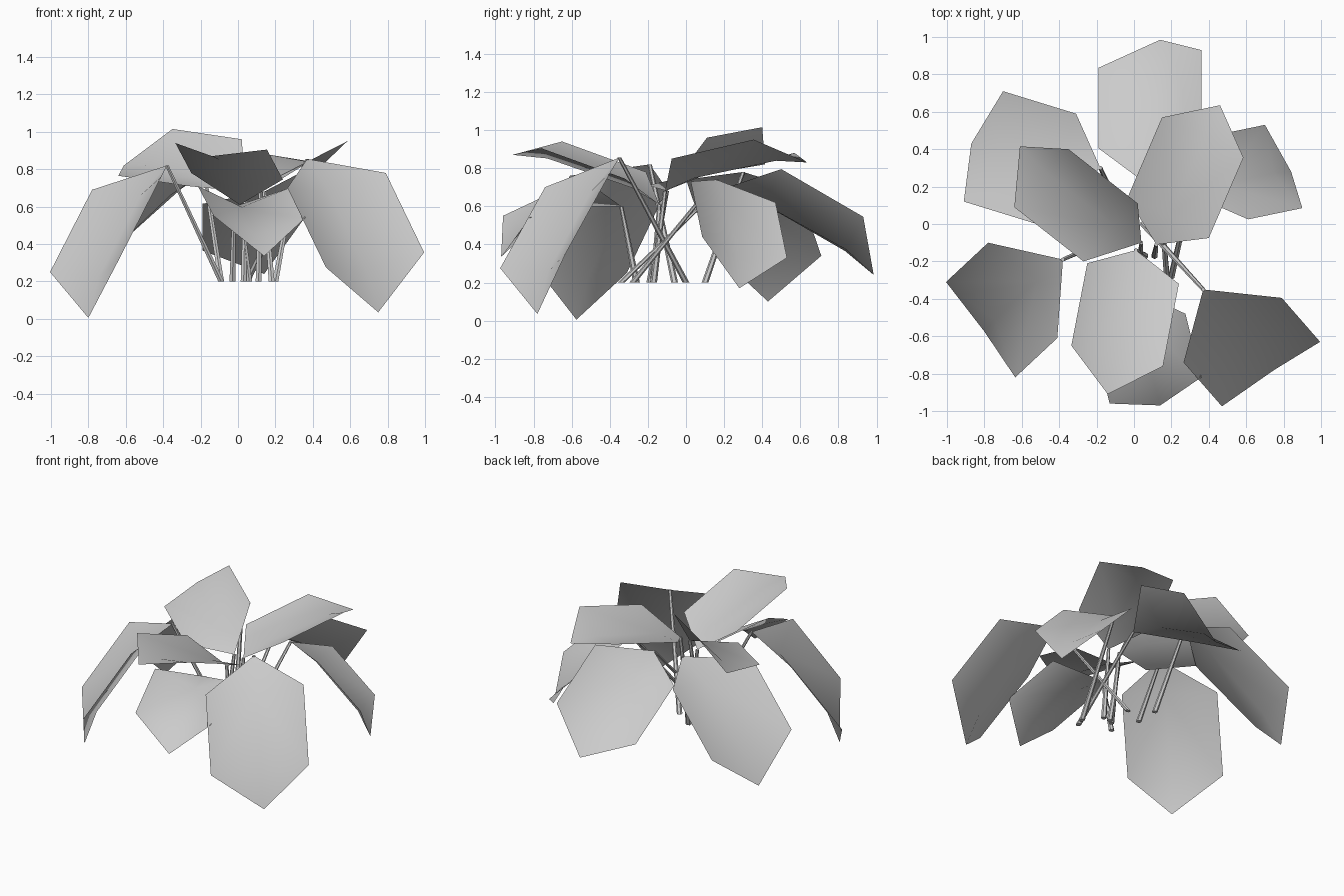
import bpy
import bmesh
from mathutils import Vector
from mathutils.geometry import intersect_point_line

cube = bpy.data.objects.get("Cube")
if cube:
    bpy.data.objects.remove(cube, do_unlink=True)

GROUND_Z = 0.2      # height at which every stalk starts
STALK_RADIUS = 0.018
STALK_SIDES = 6
CUPPING = 0.65      # how far the midrib sinks towards the base-to-tip line

# Single plain grey for the whole plant
grey = bpy.data.materials.new("plain_grey")
grey.use_nodes = True
colour = (0.6, 0.6, 0.6, 1.0)
grey.diffuse_color = colour
grey.node_tree.nodes["Principled BSDF"].inputs["Base Color"].default_value = colour


def finish(name, bm, smooth_angle):
    """Turn a bmesh into a shaded, grey object."""
    mesh = bpy.data.meshes.new(name)
    bm.to_mesh(mesh)
    bm.free()
    mesh.materials.append(grey)
    obj = bpy.data.objects.new(name, mesh)
    bpy.context.collection.objects.link(obj)
    bpy.ops.object.select_all(action='DESELECT')
    obj.select_set(True)
    bpy.context.view_layer.objects.active = obj
    bpy.ops.object.shade_smooth_by_angle(angle=smooth_angle)


def add_blade(name, base, tip, left, right, fall):
    """Six-sided blade, cupped along a midrib that runs from base to tip."""
    bm = bmesh.new()
    base, tip, left, right, fall = map(Vector, (base, tip, left, right, fall))

    def rib_point(a, b):
        middle = (a + b) / 2
        return middle.lerp(intersect_point_line(middle, base, tip)[0], CUPPING)

    far_left, far_right = left + fall, right + fall
    rib = [base, rib_point(left, right), rib_point(far_left, far_right), tip]
    b, near, far, t = [bm.verts.new(p) for p in rib]
    for side in ((left, far_left), (right, far_right)):
        s, far_s = [bm.verts.new(p) for p in side]
        for panel in ((b, near, s), (near, far, far_s, s), (far, t, far_s)):
            bm.faces.new(panel)
    bmesh.ops.recalc_face_normals(bm, faces=bm.faces[:])
    # Keep the upper side of each blade outward
    if sum(f.normal.z * f.calc_area() for f in bm.faces) < 0:
        bmesh.ops.reverse_faces(bm, faces=bm.faces[:])
    finish(name, bm, 1.2)


def add_stalk(name, foot, top):
    """Thin straight stalk with a level cut foot, narrowing to the blade."""
    bm = bmesh.new()
    bmesh.ops.create_cone(bm, cap_ends=True, segments=STALK_SIDES,
                          radius1=STALK_RADIUS, radius2=STALK_RADIUS * 0.6, depth=1)
    foot, top = Vector((*foot, GROUND_Z)), Vector(top)
    for v in bm.verts:
        centre = top if v.co.z > 0 else foot
        v.co = centre + Vector((v.co.x, v.co.y, 0))
    finish(name, bm, 0.6)


def add_leaf(name, foot, base, tip, left, right, fall):
    add_blade(name + "_blade", base, tip, left, right, fall)
    add_stalk(name + "_stalk", foot, base)


# Drooping leaves at the back
add_leaf("back_leaf", foot=(.18, -.34), base=(.14, .16, .68), tip=(.14, .985, .24),
         left=(.36, .5, .795), right=(-.19, .405, .615), fall=(0, .43, -.25))
add_leaf("back_right_leaf", foot=(-.09, .1), base=(-.18, .3, .78), tip=(-.87, .43, .1),
         left=(-.31, .59, .69), right=(-.52, 0, .74), fall=(-.39, .12, -.35))
add_leaf("back_left_leaf", foot=(.2, -.28), base=(.3, .16, .74), tip=(.84, .28, .17),
         left=(.61, .025, .73), right=(.41, .47, .62), fall=(.29, .06, -.29))

# Raised leaves in the middle
add_leaf("upper_left_leaf", foot=(.11, -.17), base=(.12, -.11, .68), tip=(.46, .635, .83),
         left=(.4, -.075, .85), right=(-.035, .14, .78), fall=(.185, .43, .1))
add_leaf("upper_right_leaf", foot=(.03, -.19), base=(.04, -.1, .68), tip=(-.61, .415, .82),
         left=(.02, .11, .96), right=(-.27, -.2, .71), fall=(-.37, .29, .055))
add_leaf("upper_front_leaf", foot=(.06, -.17), base=(.01, -.14, .61), tip=(-.14, -.91, .87),
         left=(.24, -.32, .745), right=(-.25, -.21, .78), fall=(-.085, -.44, .16))

# Drooping leaves at the front
add_leaf("front_leaf", foot=(-.03, -.26), base=(-.02, -.34, .6), tip=(.14, -.97, .335),
         left=(.275, -.48, .7), right=(-.215, -.62, .71), fall=(.085, -.34, -.16))
add_leaf("front_right_leaf", foot=(-.09, -.06), base=(-.38, -.19, .82), tip=(-.8, -.575, .005),
         left=(-.41, -.61, .76), right=(-.78, -.1, .69), fall=(-.225, -.21, -.44))
add_leaf("front_left_leaf", foot=(.05, 0), base=(.37, -.35, .855), tip=(.75, -.78, .035),
         left=(.79, -.395, .78), right=(.265, -.74, .7), fall=(.205, -.235, -.425))
